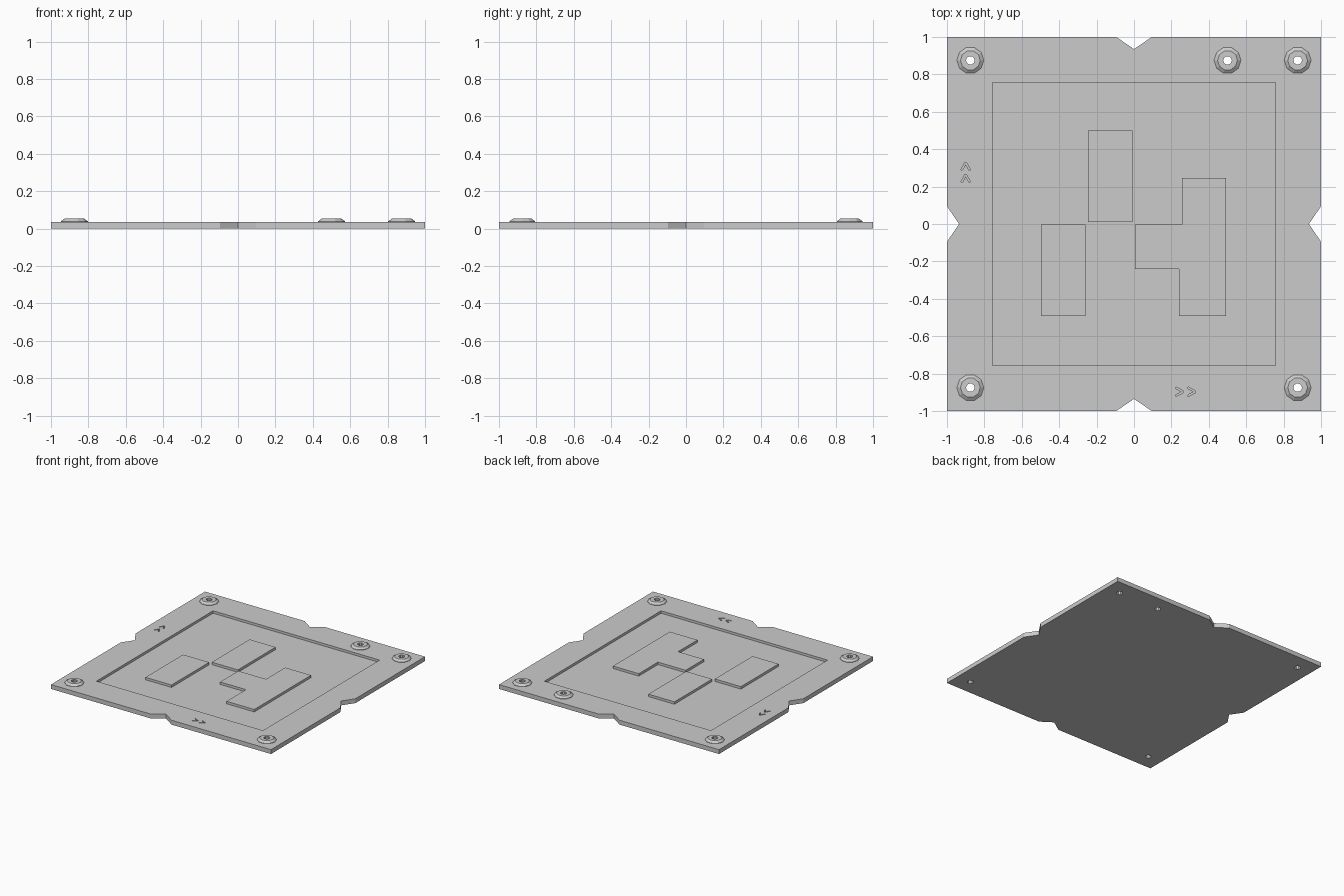
import bpy, bmesh
from math import cos, sin, pi

if "Cube" in bpy.data.objects:
    bpy.data.objects.remove(bpy.data.objects["Cube"])

TOP, FLOOR, BOSS_TOP = 0.036, 0.016, 0.053
BOSSES = [(-0.875, 0.875), (0.5, 0.875), (0.875, 0.875),
          (-0.875, -0.875), (0.875, -0.875)]
SIDES = 10


def finish(name, bm):
    bmesh.ops.recalc_face_normals(bm, faces=bm.faces[:])
    me = bpy.data.meshes.new(name)
    bm.to_mesh(me)
    bm.free()
    ob = bpy.data.objects.new(name, me)
    bpy.context.collection.objects.link(ob)
    return ob


def add_prism(bm, pts, z0, z1):
    face = bm.faces.new([bm.verts.new((x, y, z0)) for x, y in pts])
    ext = bmesh.ops.extrude_face_region(bm, geom=[face], use_keep_orig=True)
    for v in ext["geom"]:
        if isinstance(v, bmesh.types.BMVert):
            v.co.z = z1


def prisms(name, outlines, z0, z1):
    bm = bmesh.new()
    for pts in outlines:
        add_prism(bm, pts, z0, z1)
    return finish(name, bm)


def rect(x0, y0, x1, y1):
    return [(x0, y0), (x1, y0), (x1, y1), (x0, y1)]


def circle(cx, cy, r):
    return [(cx + r * cos(2 * pi * i / SIDES), cy + r * sin(2 * pi * i / SIDES))
            for i in range(SIDES)]


def chevron(x):
    # arrow mark pointing along +x, relative to its strip's centre line
    return [(x, 0.026), (x + 0.04, 0.004), (x + 0.04, -0.004), (x, -0.026),
            (x, -0.016), (x + 0.029, 0), (x, 0.016)]


# Plate outline: one side with its V notch, turned four times
outline = []
side = [(-1, -1), (-0.095, -1), (0, -0.935), (0.095, -1)]
for k in range(4):
    c, s = [(1, 0), (0, 1), (-1, 0), (0, -1)][k]
    outline += [(x * c - y * s, x * s + y * c) for x, y in side]
plate = prisms("base_plate", [outline], 0, TOP)

# Cutters: square pocket, bolt bores, engraved direction arrows
pocket = prisms("pocket_cutter", [rect(-0.757, -0.757, 0.757, 0.757)], FLOOR, 0.1)
bores = prisms("bore_cutter", [circle(x, y, 0.023) for x, y in BOSSES], -0.1, 0.1)
arrows = []
for d in (0.225, 0.29):
    arrows.append([(x, y - 0.897) for x, y in chevron(d)])
    arrows.append([(-y - 0.9, x) for x, y in chevron(d)])
marks = prisms("arrow_cutter", arrows, 0.022, 0.1)

for cutter in (pocket, bores, marks):
    mod = plate.modifiers.new(cutter.name, 'BOOLEAN')
    mod.operation = 'DIFFERENCE'
    mod.solver = 'EXACT'
    mod.object = cutter
    bpy.context.view_layer.objects.active = plate
    bpy.ops.object.modifier_apply(modifier=mod.name)
    bpy.data.objects.remove(cutter)

# Raised islands inside the pocket
prisms("island_upper", [rect(-0.245, 0.01, -0.008, 0.5)], FLOOR - 0.006, TOP)
prisms("island_left", [rect(-0.497, -0.492, -0.26, -0.003)], FLOOR - 0.006, TOP)
prisms("island_stepped", [[(0.005, -0.24), (0.24, -0.24), (0.24, -0.492),
                           (0.492, -0.492), (0.492, 0.246), (0.257, 0.246),
                           (0.257, -0.003), (0.005, -0.003)]], FLOOR - 0.006, TOP)

# Tapered bosses around the bores
section = [(0.023, TOP), (0.072, TOP), (0.072, 0.039), (0.053, BOSS_TOP), (0.023, BOSS_TOP)]
for n, (cx, cy) in enumerate(BOSSES, 1):
    bm = bmesh.new()
    rings = [[bm.verts.new((x, y, z)) for x, y in circle(cx, cy, r)] for r, z in section]
    for a, b in zip(rings, rings[1:] + rings[:1]):
        for i in range(SIDES):
            j = (i + 1) % SIDES
            bm.faces.new((a[i], a[j], b[j], b[i]))
    finish(f"boss_{n}", bm)
